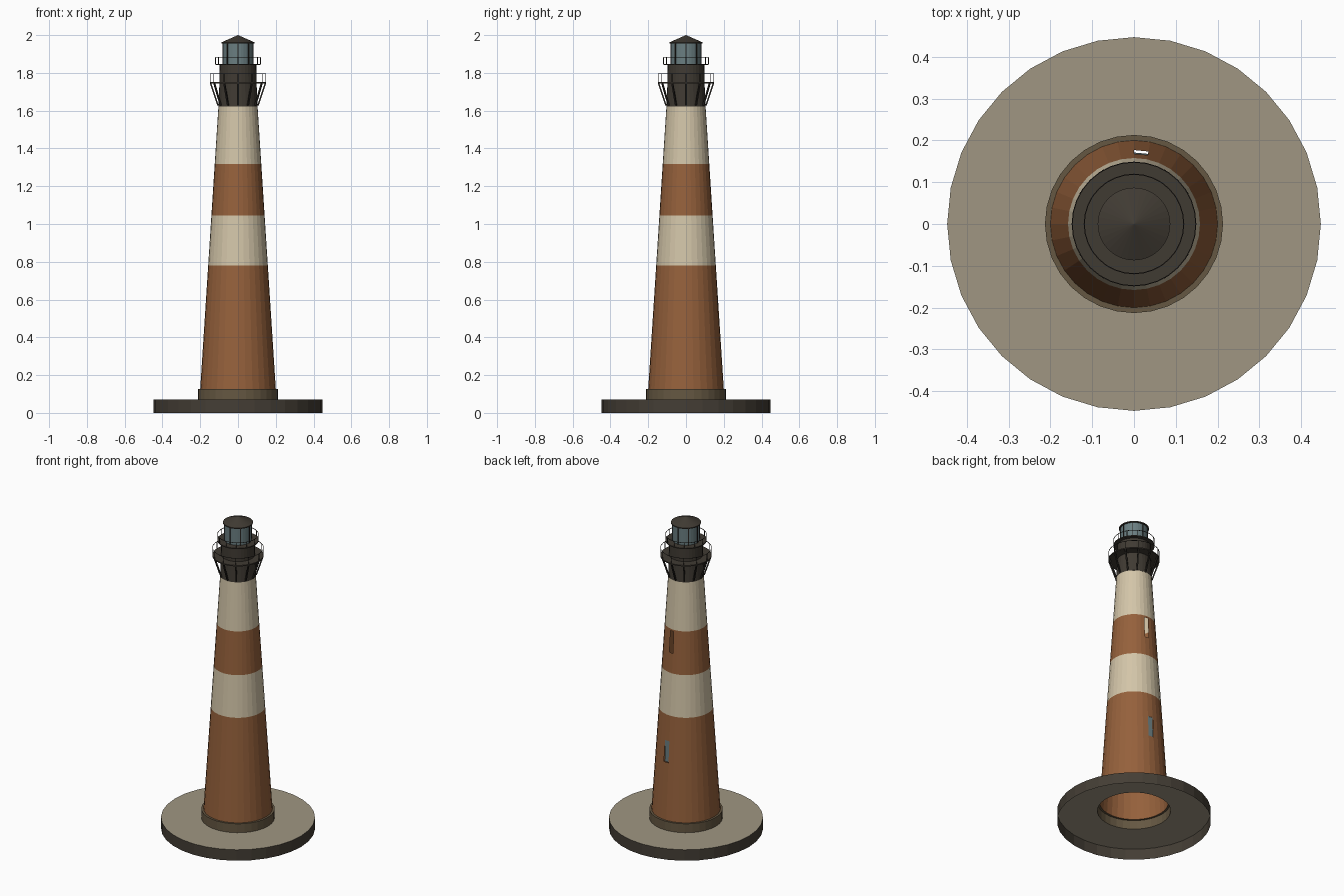
import bpy, bmesh
from math import sin, cos, tau
from mathutils import Vector

if "Cube" in bpy.data.objects:
    bpy.data.objects.remove(bpy.data.objects["Cube"])

SIDES = 32


def material(name, r, g, b):
    color = [(c / 255) ** 2.2 for c in (r, g, b)] + [1]
    m = bpy.data.materials.new(name)
    m.use_nodes = True
    m.diffuse_color = color
    m.node_tree.nodes["Principled BSDF"].inputs["Base Color"].default_value = color
    return m


BRICK = material("red brown paint", 148, 97, 62)
CREAM = material("cream paint", 210, 196, 167)
PAVING = material("paving stone", 158, 149, 129)
PLINTH = material("brown stone", 101, 88, 68)
STONE = material("dark stone", 70, 64, 56)
METAL = material("dark metal", 66, 61, 54)
RAIL = material("black iron", 44, 41, 37)
GLASS = material("lantern glass", 106, 125, 128)


def finish(name, bm, mats):
    mesh = bpy.data.meshes.new(name)
    bm.to_mesh(mesh)
    bm.free()
    for m in mats:
        mesh.materials.append(m)
    obj = bpy.data.objects.new(name, mesh)
    bpy.context.collection.objects.link(obj)
    return obj


def polar(r, angle, z):
    return Vector((r * sin(angle), r * cos(angle), z))


def lathe(name, profile, mats, bands=None, closed=False, holes=()):
    """Spin (radius, z) points; bands gives a material per strip, holes are strips left open at the back."""
    bm = bmesh.new()
    rings = []
    for r, z in profile:
        if r == 0:
            rings.append([bm.verts.new((0, 0, z))] * SIDES)
        else:
            rings.append([bm.verts.new(polar(r, tau * i / SIDES, z)) for i in range(SIDES)])
    for k in range(len(rings) if closed else len(rings) - 1):
        low, high = rings[k], rings[(k + 1) % len(rings)]
        for i in range(SIDES):
            if i == 0 and k in holes:
                continue
            j = (i + 1) % SIDES
            corners = list(dict.fromkeys((low[j], low[i], high[i], high[j])))
            face = bm.faces.new(corners)
            face.material_index = bands[k] if bands else 0
    return finish(name, bm, mats)


def bars(name, start, end, count, width, mat):
    """Radial set of square bars between two (radius, z) points."""
    bm = bmesh.new()
    for n in range(count):
        angle = tau * n / count
        a, b = polar(start[0], angle, start[1]), polar(end[0], angle, end[1])
        side = Vector((cos(angle), -sin(angle), 0)) * width / 2
        out = side.cross(b - a).normalized() * width / 2
        ends = [[bm.verts.new(p + side * s + out * t) for s, t in ((-1, -1), (1, -1), (1, 1), (-1, 1))]
                for p in (a, b)]
        for i in range(4):
            j = (i + 1) % 4
            bm.faces.new((ends[0][i], ends[0][j], ends[1][j], ends[1][i]))
        bm.faces.new(ends[0][::-1])
        bm.faces.new(ends[1])
    bmesh.ops.recalc_face_normals(bm, faces=bm.faces)
    return finish(name, bm, [mat])


def hoop(name, r, z, t, mat):
    return lathe(name, [(r - t, z - t), (r + t, z - t), (r + t, z + t), (r - t, z + t)], [mat], closed=True)


# Round paved base, open underneath, and the plinth
lathe("base", [(0.447, 0), (0.447, 0.07), (0.213, 0.07)], [STONE, PAVING], [0, 1])
lathe("plinth", [(0.213, 0.07), (0.213, 0.127), (0.2, 0.127)], [PLINTH])


# Striped hollow tower with two window openings at the back
def wall_radius(z):
    return 0.2 - 0.0645 * (z - 0.127)


levels = [0.127, 0.485, 0.62, 0.78, 1.045, 1.17, 1.305, 1.317, 1.622]
lathe("tower", [(wall_radius(z), z) for z in levels], [BRICK, CREAM],
      [0, 0, 0, 1, 0, 0, 0, 1], holes=(1, 5))

# Glass pane set in the lower window
bm = bmesh.new()
step = tau / SIDES
bm.faces.new([bm.verts.new(polar(r, a, z)) for r, a, z in
              ((0.171, step, 0.485), (0.171, 0, 0.485), (0.167, 0, 0.62), (0.167, step, 0.62))])
finish("window_pane", bm, [GLASS])

# Metal neck and watch room
lathe("watch_room", [(0, 1.622), (0.104, 1.622), (0.098, 1.75), (0.097, 1.845), (0, 1.845)], [METAL])

# Main gallery: deck, brackets, railing
lathe("gallery_deck", [(0, 1.745), (0.149, 1.745), (0.149, 1.752), (0, 1.752)], [METAL])
bars("gallery_brackets", (0.106, 1.628), (0.145, 1.745), 12, 0.008, RAIL)
bars("gallery_posts", (0.148, 1.75), (0.148, 1.796), 12, 0.003, RAIL)
hoop("gallery_rail", 0.148, 1.796, 0.0012, RAIL)

# Upper gallery around the lantern
lathe("upper_deck", [(0, 1.842), (0.12, 1.842), (0.12, 1.848), (0, 1.848)], [METAL])
bars("upper_posts", (0.119, 1.846), (0.119, 1.882), 12, 0.003, RAIL)
hoop("upper_rail", 0.119, 1.882, 0.0012, RAIL)

# Lantern room and conical roof
lathe("lantern_glass", [(0.079, 1.848), (0.079, 1.958)], [GLASS])
bars("lantern_mullions", (0.08, 1.848), (0.08, 1.958), 8, 0.005, RAIL)
lathe("roof", [(0, 1.956), (0.087, 1.956), (0.087, 1.962), (0, 2.0)], [METAL])
